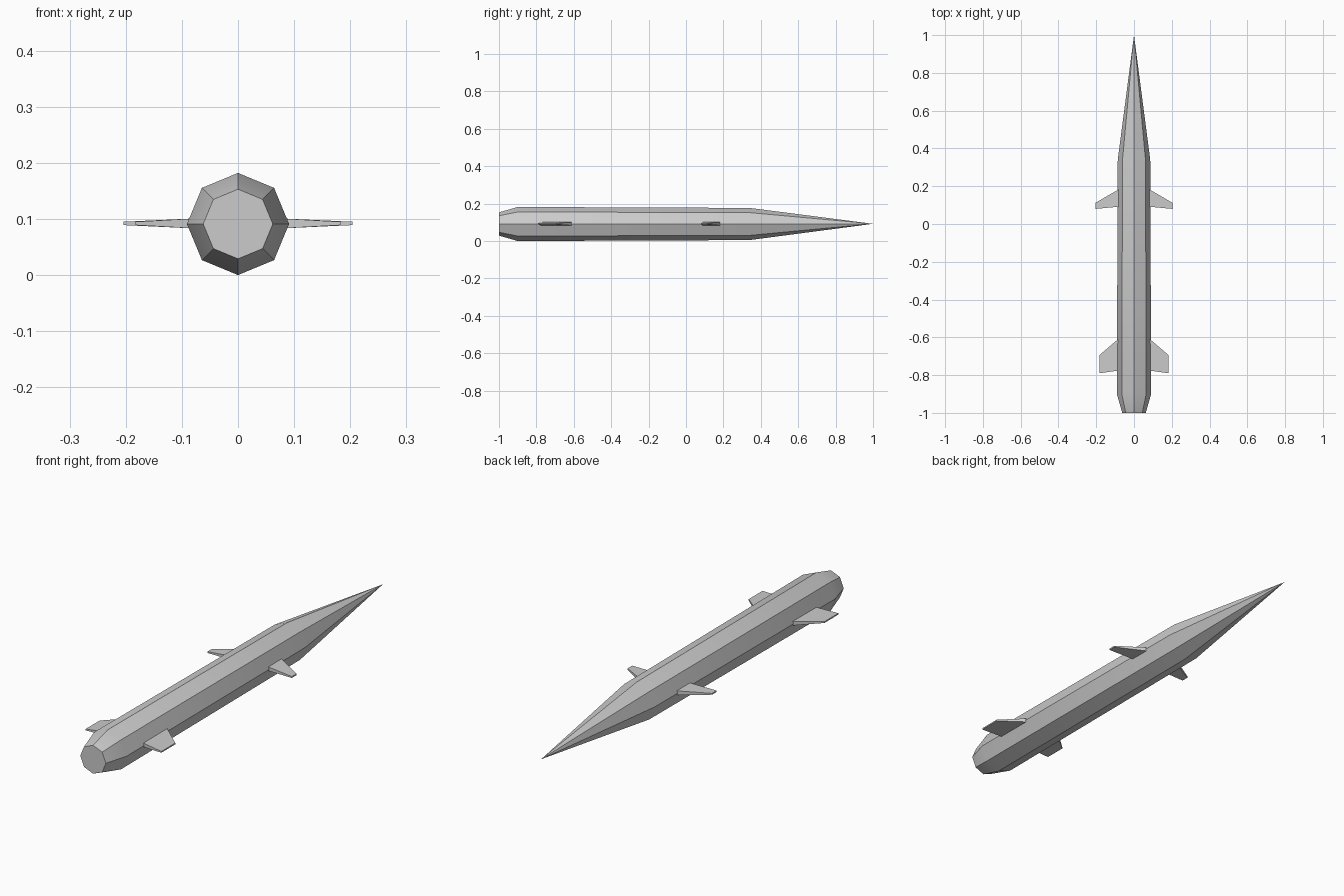
import bpy, bmesh, math

if "Cube" in bpy.data.objects:
    bpy.data.objects.remove(bpy.data.objects["Cube"])

CZ = 0.091  # height of the body axis
grey = bpy.data.materials.new("light_grey")
grey.diffuse_color = (0.6, 0.6, 0.6, 1)
grey.use_nodes = True
grey.node_tree.nodes["Principled BSDF"].inputs["Base Color"].default_value = grey.diffuse_color


def finish(bm, name):
    bmesh.ops.recalc_face_normals(bm, faces=bm.faces)
    me = bpy.data.meshes.new(name)
    bm.to_mesh(me)
    bm.free()
    me.materials.append(grey)
    ob = bpy.data.objects.new(name, me)
    bpy.context.collection.objects.link(ob)
    return ob


# Octagonal body: tapered tail, long barrel, pointed nose
bm = bmesh.new()
rings = []
for y, r in [(-1.0, 0.062), (-0.9, 0.091), (0.34, 0.086)]:
    rings.append([bm.verts.new((r * math.cos(i * math.pi / 4), y,
                                CZ + r * math.sin(i * math.pi / 4))) for i in range(8)])
tip = bm.verts.new((0, 1.0, CZ + 0.001))
bm.faces.new(rings[0])
for i in range(8):
    j = (i + 1) % 8
    for a, b in zip(rings, rings[1:]):
        bm.faces.new((a[i], a[j], b[j], b[i]))
    bm.faces.new((rings[-1][i], rings[-1][j], tip))
body = finish(bm, "body")
bpy.context.view_layer.objects.active = body
body.select_set(True)
bpy.ops.object.shade_smooth_by_angle(angle=math.radians(30))


# Fins: swept tapered plates, thinner at the tip
def fin(name, side, root, tip_edge, tip_x):
    bm = bmesh.new()
    loops = []
    for s in (1, -1):
        pts = [(0.075, root[0], 0.009), (0.075, root[1], 0.009),
               (tip_x, tip_edge[1], 0.003), (tip_x, tip_edge[0], 0.003)]
        loops.append([bm.verts.new((side * x, y, CZ + 0.001 + s * h)) for x, y, h in pts])
    top, bottom = loops
    bm.faces.new(top)
    bm.faces.new(bottom[::-1])
    for i in range(4):
        j = (i + 1) % 4
        bm.faces.new((top[i], bottom[i], bottom[j], top[j]))
    finish(bm, name)


for side, label in ((1, "right"), (-1, "left")):
    fin("forward_fin_" + label, side, (0.092, 0.187), (0.08, 0.112), 0.204)
    fin("tail_fin_" + label, side, (-0.775, -0.602), (-0.79, -0.694), 0.183)
